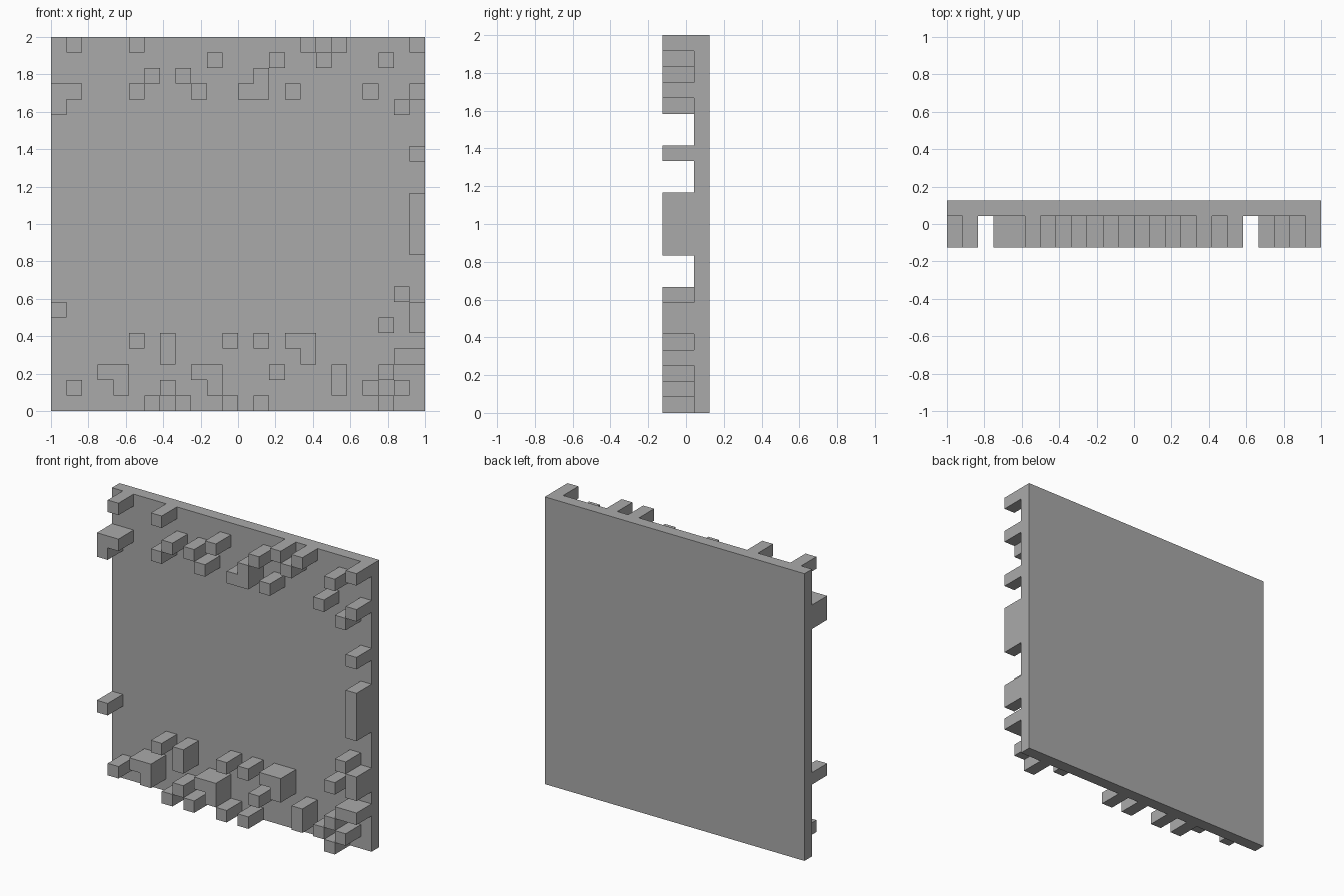
import bpy
import bmesh

if "Cube" in bpy.data.objects:
    bpy.data.objects.remove(bpy.data.objects["Cube"])

N = 24                      # the panel is a 24 x 24 grid of square cells
C = 2.0 / N                 # cell size
FRONT, FACE, BACK = -1.5 * C, 0.5 * C, 1.5 * C

# raised blocks: row counted from the top -> columns counted from the left
STUDS = {
    0: (1, 5, 16, 18, 23),
    1: (10, 14, 17, 21),
    2: (6, 8, 13),
    3: (0, 1, 5, 9, 12, 13, 15, 20, 23),
    4: (0, 22),
    7: (23,), 10: (23,), 11: (23,), 12: (23,), 13: (23,),
    16: (22,),
    17: (0, 23),
    18: (21, 23),
    19: (5, 7, 11, 13, 15, 16),
    20: (7, 16, 22, 23),
    21: (3, 4, 9, 10, 14, 18, 21),
    22: (1, 4, 7, 10, 18, 20, 22),
    23: (6, 8, 11, 13, 21),
}
raised = {(c, N - 1 - r) for r, cols in STUDS.items() for c in cols}

grey = bpy.data.materials.new("stone grey")
grey.diffuse_color = (0.4, 0.4, 0.4, 1)
grey.use_nodes = True
grey.node_tree.nodes["Principled BSDF"].inputs["Base Color"].default_value = grey.diffuse_color

bm = bmesh.new()


def quad(*pts):
    bm.faces.new([bm.verts.new(p) for p in pts])


def cell_side(a, b, y0, y1):
    """Wall from y0 (front) to y1 (back) along the cell edge a-b, in x and z."""
    quad((a[0], y0, a[1]), (b[0], y0, b[1]), (b[0], y1, b[1]), (a[0], y1, a[1]))


# stepped front face, with side walls only where a block is exposed
for i in range(N):
    for k in range(N):
        x0, x1, z0, z1 = -1 + i * C, -1 + (i + 1) * C, k * C, (k + 1) * C
        up = (i, k) in raised
        y = FRONT if up else FACE
        quad((x0, y, z0), (x1, y, z0), (x1, y, z1), (x0, y, z1))
        if up:
            corners = [(x0, z0), (x1, z0), (x1, z1), (x0, z1)]
            for n, (di, dk) in enumerate([(0, -1), (1, 0), (0, 1), (-1, 0)]):
                if (i + di, k + dk) not in raised:
                    cell_side(corners[(n + 1) % 4], corners[n], FRONT, FACE)

# slab rim and back
rim = [(-1, 0), (1, 0), (1, 2), (-1, 2)]
for n in range(4):
    cell_side(rim[(n + 1) % 4], rim[n], FACE, BACK)
quad((1, BACK, 0), (-1, BACK, 0), (-1, BACK, 2), (1, BACK, 2))

# the side walls are wound the other way round, so turn every face outward
for f in bm.faces:
    f.normal_update()
    ctr = f.calc_center_median()
    if abs(f.normal.y) < 0.5:
        if ctr.y > FACE:
            out = ctr.x * f.normal.x + (ctr.z - 1) * f.normal.z > 0
        else:
            p = ctr - f.normal * C * 0.5
            out = (int((p.x + 1) // C), int(p.z // C)) in raised
        if not out:
            f.normal_flip()

bmesh.ops.remove_doubles(bm, verts=bm.verts, dist=1e-5)
# merge coplanar cells into clean flat faces
bmesh.ops.dissolve_limit(bm, angle_limit=0.01, verts=bm.verts, edges=bm.edges)

mesh = bpy.data.meshes.new("relief_panel")
bm.to_mesh(mesh)
bm.free()
mesh.materials.append(grey)
panel = bpy.data.objects.new("relief_panel", mesh)
bpy.context.collection.objects.link(panel)
